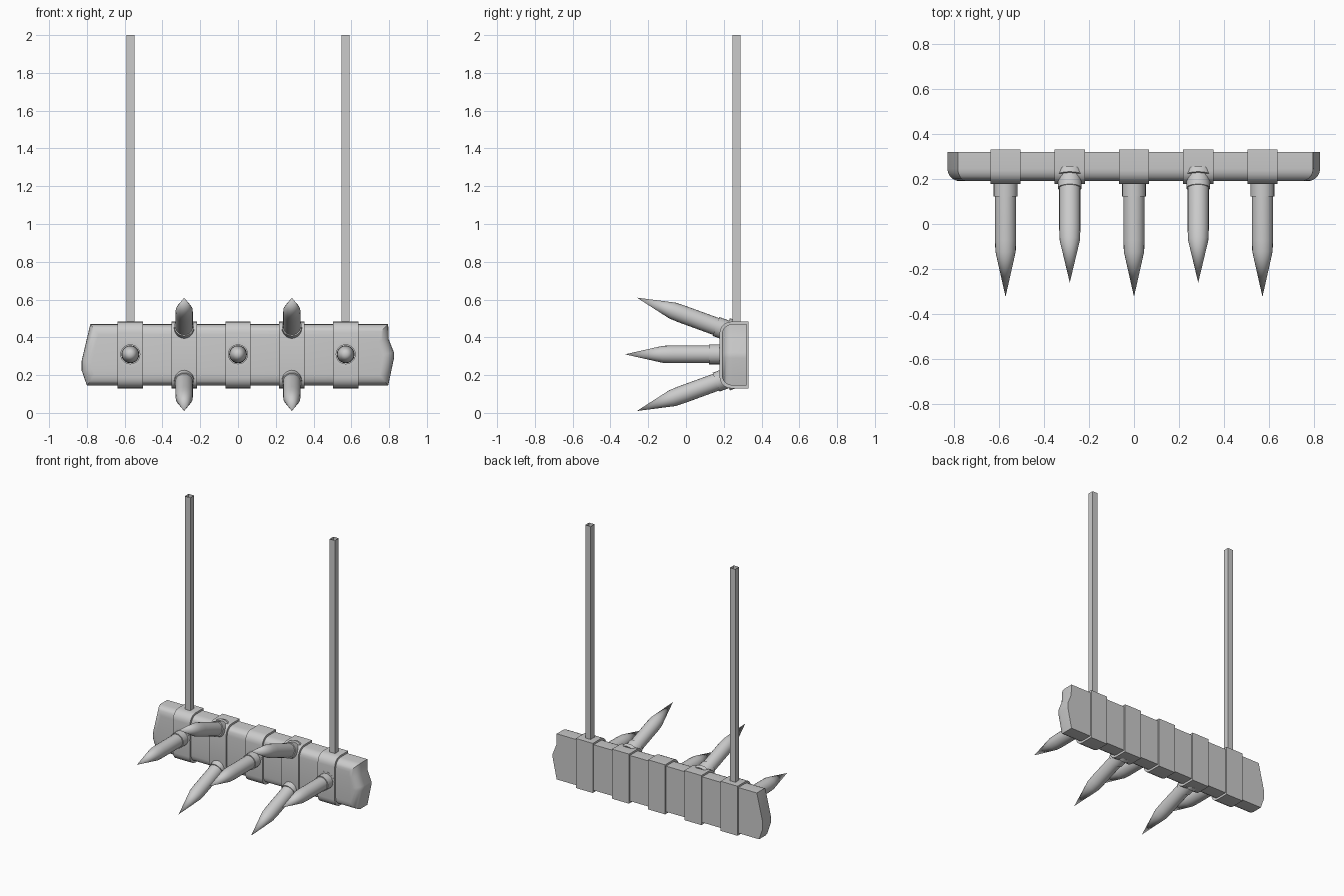
import bpy, bmesh, math
from mathutils import Matrix, Vector

if "Cube" in bpy.data.objects:
    bpy.data.objects.remove(bpy.data.objects["Cube"])


def finish(name, bm, smooth=True):
    bmesh.ops.recalc_face_normals(bm, faces=bm.faces)
    me = bpy.data.meshes.new(name)
    bm.to_mesh(me)
    bm.free()
    ob = bpy.data.objects.new(name, me)
    bpy.context.collection.objects.link(ob)
    if smooth:
        bpy.ops.object.select_all(action='DESELECT')
        ob.select_set(True)
        bpy.context.view_layer.objects.active = ob
        bpy.ops.object.shade_smooth_by_angle(angle=math.radians(35))
    return ob


def slab(name, outline, y0, y1, pick, radius, segments):
    """Extrude an x-z outline from front y0 to back y1 and round chosen front edges."""
    bm = bmesh.new()
    front = bm.faces.new([bm.verts.new((x, y0, z)) for x, z in outline])
    res = bmesh.ops.extrude_face_region(bm, geom=[front], use_keep_orig=True)
    for v in [g for g in res['geom'] if isinstance(g, bmesh.types.BMVert)]:
        v.co.y = y1
    edges = [e for e in bm.edges if all(abs(v.co.y - y0) < 1e-5 for v in e.verts) and pick(e)]
    bmesh.ops.bevel(bm, geom=edges, offset=radius, segments=segments, profile=0.5,
                    affect='EDGES', clamp_overlap=True)
    return finish(name, bm)


def spike(name, tip, tilt):
    """Lathed spike with collar; tilt raises (+) or lowers (-) the tip."""
    profile = [(0.0, 0.0), (0.045, 0.2), (0.047, 0.25), (0.047, 0.446), (0.053, 0.446),
               (0.053, 0.5), (0.066, 0.5), (0.066, 0.525)]
    n = 20
    bm = bmesh.new()
    point = bm.verts.new((0, 0, 0))
    rings = [[bm.verts.new((r * math.cos(2 * math.pi * i / n), d,
                            r * math.sin(2 * math.pi * i / n))) for i in range(n)]
             for r, d in profile[1:]]
    for i in range(n):
        j = (i + 1) % n
        bm.faces.new((point, rings[0][i], rings[0][j]))
        for a, b in zip(rings, rings[1:]):
            bm.faces.new((a[i], a[j], b[j], b[i]))
    bm.faces.new(rings[-1])
    bm.transform(Matrix.Translation(Vector(tip)) @ Matrix.Rotation(-tilt, 4, 'X'))
    return finish(name, bm)


# Timber beam with uneven ends and rounded front
beam_outline = [(-0.80, 0.145), (0.795, 0.145), (0.826, 0.29), (0.826, 0.32),
                (0.798, 0.39), (0.795, 0.47), (-0.782, 0.47), (-0.828, 0.275), (-0.828, 0.225)]
slab("beam", beam_outline, 0.19, 0.32, lambda e: True, 0.055, 5)

# Metal bands wrapped round the beam
centres = [-0.57, -0.285, 0.0, 0.285, 0.57]
for i, x in enumerate(centres):
    w = 0.067
    band_outline = [(x - w, 0.13), (x + w, 0.13), (x + w, 0.483), (x - w, 0.483)]
    slab(f"band_{i + 1}", band_outline, 0.178, 0.33,
         lambda e: abs(e.verts[0].co.z - e.verts[1].co.z) < 1e-5, 0.06, 5)

# Straight spikes on the odd bands, angled pairs on the even ones
for i, x in enumerate(centres):
    if i % 2 == 0:
        spike(f"straight_spike_{i + 1}", (x, -0.323, 0.31), 0)
    else:
        spike(f"upper_spike_{i + 1}", (x, -0.26, 0.61), math.radians(20))
        spike(f"lower_spike_{i + 1}", (x, -0.26, 0.01), math.radians(-20))

# Square hanging posts, open at the top
for side in (-1, 1):
    bm = bmesh.new()
    bmesh.ops.create_cube(bm, size=1)
    bm.transform(Matrix.Translation((side * 0.57, 0.268, 1.235)) @
                 Matrix.Diagonal((0.042, 0.042, 1.53, 1)))
    bm.faces.ensure_lookup_table()
    caps = [f for f in bm.faces if f.calc_center_median().z > 1.99]
    bmesh.ops.delete(bm, geom=caps, context='FACES_ONLY')
    finish("left_post" if side < 0 else "right_post", bm, smooth=False)
